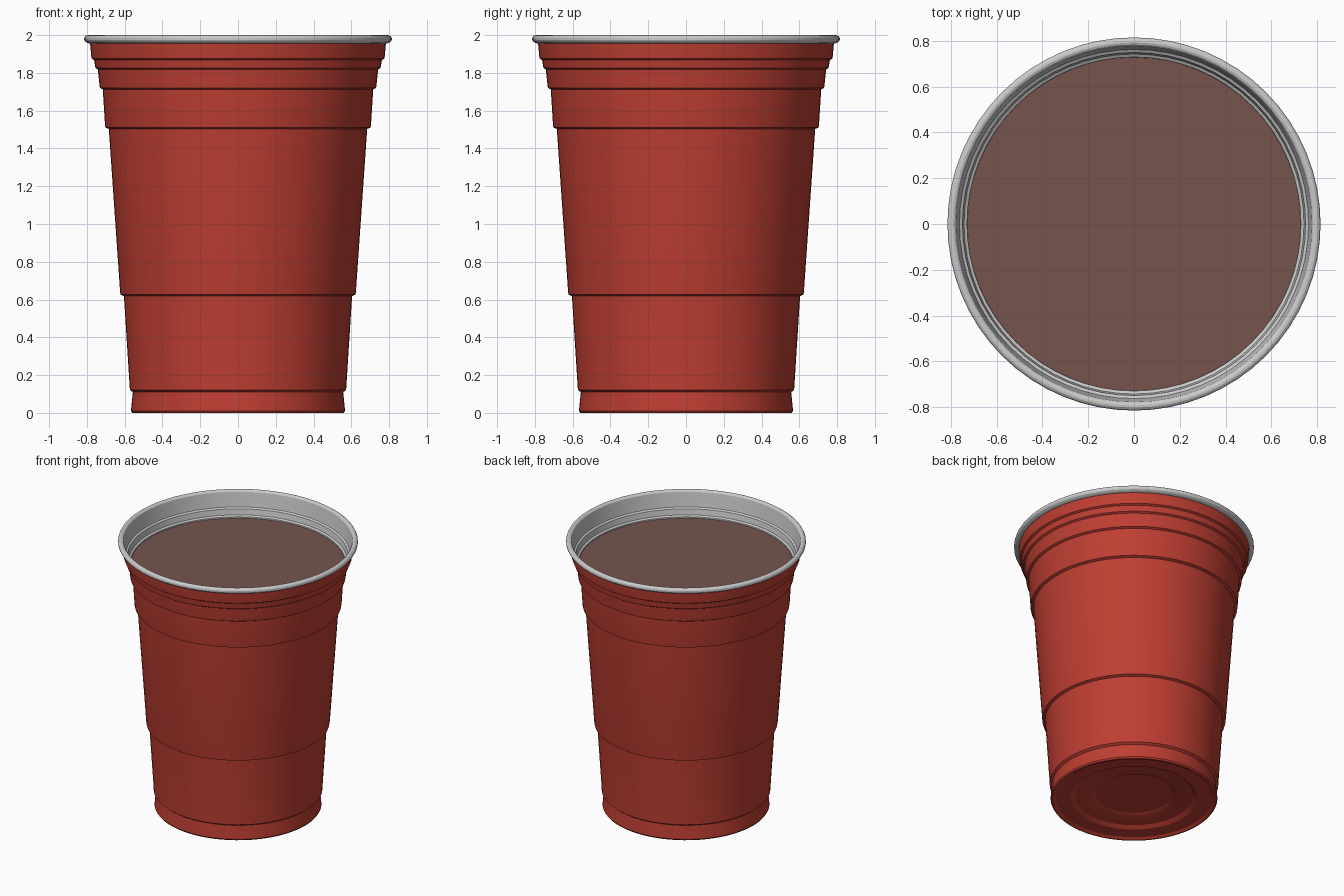
import bpy, bmesh, math

if "Cube" in bpy.data.objects:
    bpy.data.objects.remove(bpy.data.objects["Cube"])

SIDES = 64


def material(name, rgb):
    m = bpy.data.materials.new(name)
    m.diffuse_color = (*rgb, 1)
    m.use_nodes = True
    m.node_tree.nodes["Principled BSDF"].inputs["Base Color"].default_value = m.diffuse_color
    return m


def lathe(name, profile, mat=None, angle=25):
    """Spin a (radius, z) profile about z; radius 0 becomes a single pole."""
    bm = bmesh.new()
    rings = []
    for r, z in profile:
        if r == 0:
            rings.append([bm.verts.new((0, 0, z))] * SIDES)
        else:
            rings.append([bm.verts.new((r * math.cos(2 * math.pi * i / SIDES),
                                        r * math.sin(2 * math.pi * i / SIDES), z))
                          for i in range(SIDES)])
    for a, b in zip(rings, rings[1:]):
        for i in range(SIDES):
            j = (i + 1) % SIDES
            quad = list(dict.fromkeys((a[i], a[j], b[j], b[i])))
            bm.faces.new(quad)
    mesh = bpy.data.meshes.new(name)
    bm.to_mesh(mesh)
    bm.free()
    ob = bpy.data.objects.new(name, mesh)
    bpy.context.collection.objects.link(ob)
    if mat:
        mesh.materials.append(mat)
    bpy.ops.object.select_all(action='DESELECT')
    bpy.context.view_layer.objects.active = ob
    ob.select_set(True)
    bpy.ops.object.shade_smooth_by_angle(angle=math.radians(angle))
    return ob


red = material("red_plastic", (0.51, 0.048, 0.032))
brown = material("drink_brown", (0.18, 0.09, 0.075))

# Stepped wall: (z, radius just below the step, radius just above it)
steps = [(0.63, 0.604, 0.624), (1.515, 0.684, 0.704), (1.725, 0.716, 0.733),
         (1.83, 0.742, 0.757), (1.88, 0.762, 0.777)]
wall = [(0.557, 0.11), (0.573, 0.122), (0.573, 0.13)]
for z, below, above in steps:
    wall += [(below, z - 0.012), (above - 0.002, z - 0.004), (above, z + 0.008)]
wall.append((0.783, 1.955))

# Red outside: recessed base, flared foot and stepped wall
base = [(0, 0.045), (0.26, 0.045), (0.28, 0.035), (0.40, 0.03), (0.43, 0.012),
        (0.53, 0.01), (0.545, 0), (0.56, 0), (0.567, 0.01)]
lathe("outer_shell", base + wall, red)

# Rolled rim and grey lining in one continuous profile
rim = [(0.783, 1.955), (0.797, 1.958)]
for k in range(9):
    t = math.radians(-70 + k * 28)
    rim.append((0.795 + 0.02 * math.cos(t), 1.98 + 0.02 * math.sin(t)))
lining = [(r - 0.013, z + 0.006) for r, z in reversed(wall[:-1])]
floor = [(0.54, 0.06), (0.28, 0.06), (0, 0.06)]
lathe("rim_and_lining", rim + [(0.772, 1.955)] + lining + floor)

# Drink surface
lathe("drink", [(0.732, 1.815), (0, 1.815)], brown)
